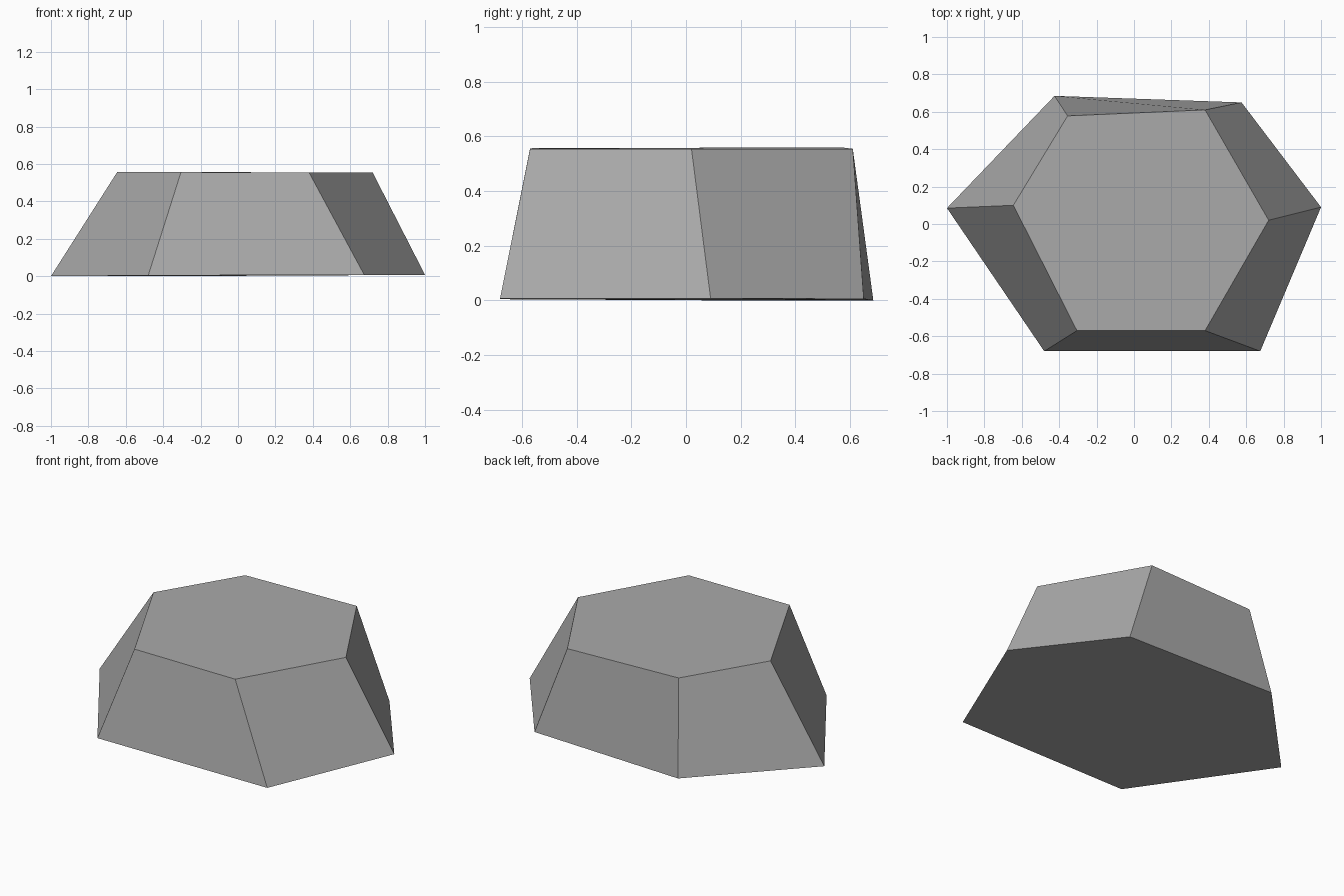
import bpy, bmesh

if "Cube" in bpy.data.objects:
    bpy.data.objects.remove(bpy.data.objects["Cube"])

# Hexagonal outlines, clockwise from the left corner
base = [(-1, .085, 0), (-.425, .685, 0), (.575, .65, .005),
        (1, .09, .007), (.675, -.68, .007), (-.48, -.68, .004)]
top = [(-.645, .10, .558), (-.355, .578, .558), (.38, .61, .554),
       (.72, .02, .554), (.38, -.57, .554), (-.305, -.57, .556)]

# Faceted stone block: two caps joined by six sloping sides
bm = bmesh.new()
lower = [bm.verts.new(p) for p in base]
upper = [bm.verts.new(p) for p in top]
bm.faces.new(lower)
bm.faces.new(upper[::-1])
for i in range(6):
    j = (i + 1) % 6
    bm.faces.new((lower[i], upper[i], upper[j], lower[j]))
bmesh.ops.recalc_face_normals(bm, faces=bm.faces)

mesh = bpy.data.meshes.new("stone_block")
bm.to_mesh(mesh)
bm.free()

# Plain stone grey
grey = bpy.data.materials.new("stone_grey")
grey.diffuse_color = (.40, .40, .40, 1)
grey.use_nodes = True
grey.node_tree.nodes["Principled BSDF"].inputs["Base Color"].default_value = grey.diffuse_color
mesh.materials.append(grey)
bpy.context.collection.objects.link(bpy.data.objects.new("stone_block", mesh))
